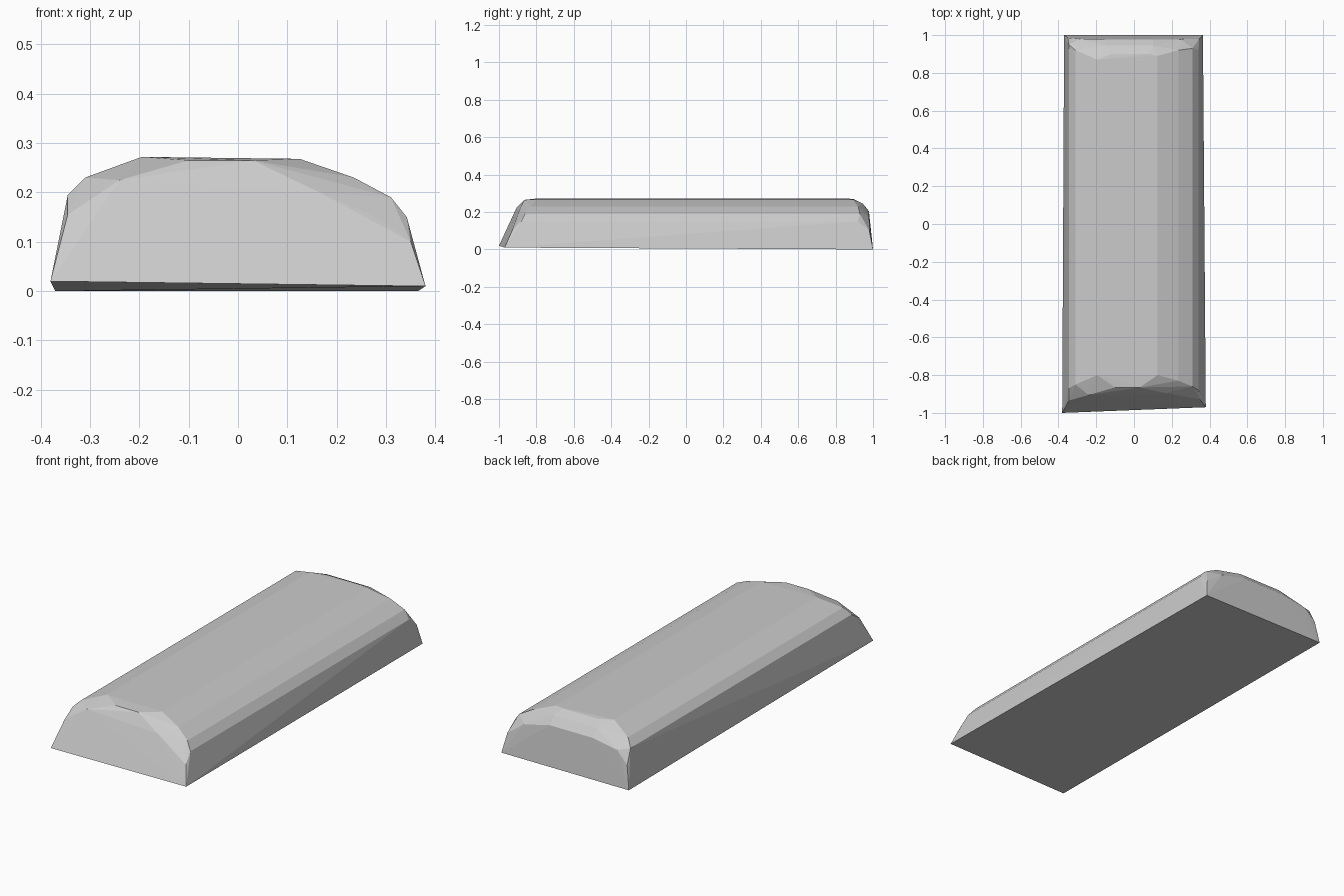
import bpy
import bmesh

default_cube = bpy.data.objects.get("Cube")
if default_cube:
    bpy.data.objects.remove(default_cube, do_unlink=True)


def make_material(name, colour):
    material = bpy.data.materials.new(name)
    material.use_nodes = True
    material.diffuse_color = colour
    material.node_tree.nodes["Principled BSDF"].inputs["Base Color"].default_value = colour
    return material


def hull_object(name, points, material):
    """Wrap a set of corner points in a faceted convex shell."""
    mesh = bpy.data.meshes.new(name)
    bm = bmesh.new()
    for point in points:
        bm.verts.new(point)
    result = bmesh.ops.convex_hull(bm, input=bm.verts[:])
    loose = {v for v in result["geom_interior"] if isinstance(v, bmesh.types.BMVert)}
    bmesh.ops.delete(bm, geom=list(loose), context="VERTS")
    bmesh.ops.recalc_face_normals(bm, faces=bm.faces[:])
    bm.to_mesh(mesh)
    bm.free()
    mesh.materials.append(material)
    obj = bpy.data.objects.new(name, mesh)
    bpy.context.collection.objects.link(obj)
    return obj


# Slightly skewed base outline
base = [(-.38, -1, .02), (.38, -.97, .01), (.365, 1, 0), (-.37, 1, 0)]

# Arched cross-section (x, z) with its front and back limits in y
arch = [
    (-.345, .195, -.87, .95), (-.31, .23, -.85, .92), (-.195, .272, -.8, .87),
    (.125, .268, -.8, .89), (.235, .23, -.83, .92), (.31, .19, -.86, .93),
    (.342, .15, -.88, .92),
]
body = [(x, y, z) for x, z, front, back in arch for y in (front, back)]

# Sloping front end and steep back end, rounded into the arch
front_rim = [
    (-.345, -.935, .155), (-.24, -.905, .225), (-.1, -.865, .265),
    (.03, -.865, .265), (.165, -.895, .2), (.27, -.905, .155), (.35, -.93, .1),
]
back_rim = [
    (-.35, .985, .12), (-.29, .98, .18), (-.15, .978, .205),
    (.1, .978, .205), (.25, .978, .17), (.345, .98, .1),
    (-.15, .945, .245), (.1, .945, .245), (-.12, .9, .268), (.08, .9, .268),
]

grey = make_material("plain grey", (.6, .6, .6, 1))
hull_object("rounded_block", base + body + front_rim + back_rim, grey)
